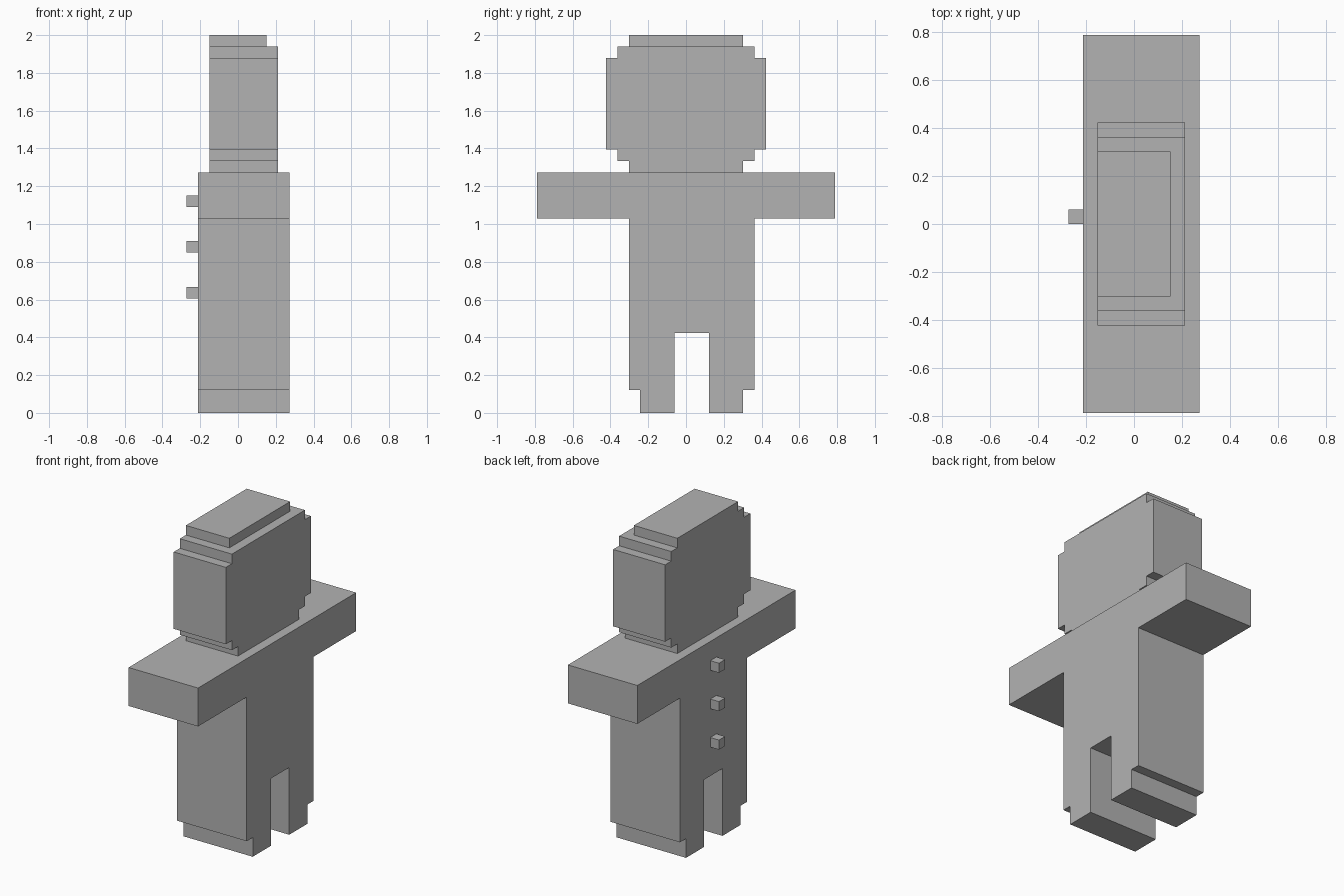
import bpy
import bmesh

default = bpy.data.objects.get("Cube")
if default:
    bpy.data.objects.remove(default, do_unlink=True)

# The whole figure sits on a grid 33 blocks high
UNIT = 2 / 33

grey = bpy.data.materials.new("plain grey")
grey.use_nodes = True
colour = (0.45, 0.45, 0.45, 1)
grey.diffuse_color = colour
grey.node_tree.nodes["Principled BSDF"].inputs["Base Color"].default_value = colour


def slab(name, outline, x0, x1):
    """Extrude a (y, z) outline, in blocks, from x0 to x1."""
    bm = bmesh.new()
    face = bm.faces.new([bm.verts.new((x0 * UNIT, y * UNIT, z * UNIT)) for y, z in outline])
    side = bmesh.ops.extrude_face_region(bm, geom=[face])
    moved = [v for v in side["geom"] if isinstance(v, bmesh.types.BMVert)]
    bmesh.ops.translate(bm, verts=moved, vec=((x1 - x0) * UNIT, 0, 0))
    bmesh.ops.recalc_face_normals(bm, faces=bm.faces)
    mesh = bpy.data.meshes.new(name)
    bm.to_mesh(mesh)
    bm.free()
    mesh.materials.append(grey)
    obj = bpy.data.objects.new(name, mesh)
    bpy.context.collection.objects.link(obj)
    return obj


def rectangle(y0, y1, z0, z1):
    return [(y0, z0), (y1, z0), (y1, z1), (y0, z1)]


BACK, FRONT = 4.5, -3.5

# Torso, arms, legs and feet share one flat outline
body = [(-4, 0), (-1, 0), (-1, 7), (2, 7), (2, 0), (5, 0), (5, 2), (6, 2),
        (6, 17), (13, 17), (13, 21), (-13, 21), (-13, 17), (-5, 17), (-5, 2), (-4, 2)]
slab("body", body, FRONT, BACK)

# Head with stepped corners, mirrored across the middle
half = [(5, 21), (5, 22), (6, 22), (6, 23), (7, 23), (7, 31), (6, 31), (6, 32)]
slab("head", half + [(-y, z) for y, z in reversed(half)], -2.5, 3.5)
slab("head_crown", rectangle(-5, 5, 32, 33), -2.5, 2.5)

# Row of buttons down the chest
for label, z in (("lower", 10), ("middle", 14), ("upper", 18)):
    slab(label + "_button", rectangle(0, 1, z, z + 1), FRONT - 1, FRONT)
